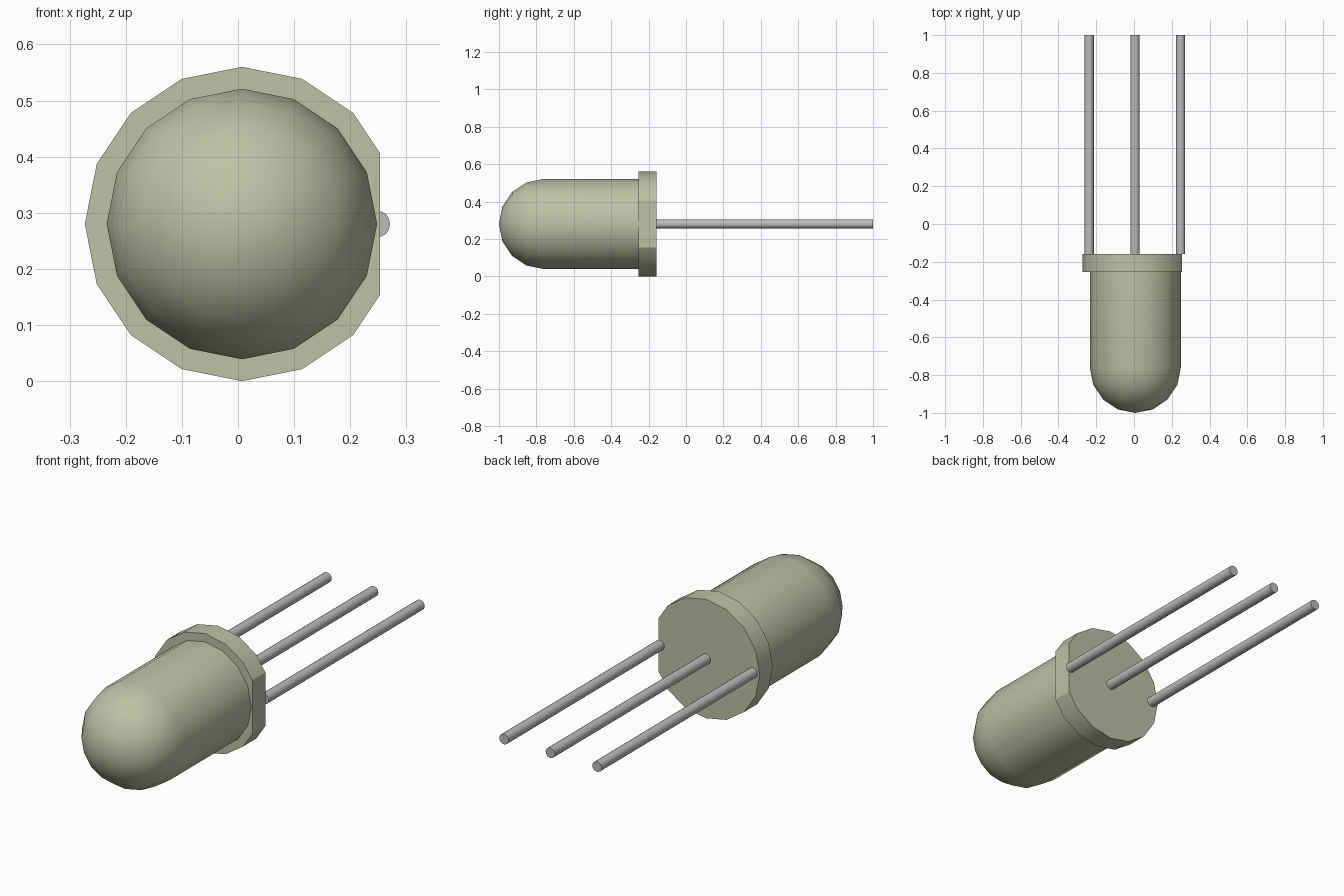
import bpy
import bmesh
from math import sin, cos, pi, radians
from mathutils import Vector

cube = bpy.data.objects.get("Cube")
if cube:
    bpy.data.objects.remove(cube, do_unlink=True)


def material(name, color):
    mat = bpy.data.materials.new(name)
    mat.use_nodes = True
    mat.diffuse_color = color
    mat.node_tree.nodes["Principled BSDF"].inputs["Base Color"].default_value = color
    return mat


lens_mat = material("pale olive plastic", (0.51, 0.54, 0.38, 1))
lead_mat = material("grey metal", (0.5, 0.5, 0.5, 1))

CX, CZ = 0.007, 0.28          # axis of the lens
FLANGE_FRONT, FLANGE_BACK = -0.255, -0.158


def lathe(name, profile, sides, x, mat, caps=True, flat_x=None):
    """Turn (radius, y) points around an axis along y; optionally cut a flat."""
    bm = bmesh.new()
    rings = []
    for r, y in profile:
        if r == 0:
            rings.append([bm.verts.new((x, y, CZ))] * sides)
        else:
            rings.append([bm.verts.new((x + r * sin(2 * pi * i / sides), y,
                                        CZ + r * cos(2 * pi * i / sides)))
                          for i in range(sides)])
    for a, b in zip(rings, rings[1:]):
        for i in range(sides):
            j = (i + 1) % sides
            quad = [a[i], a[j], b[j], b[i]]
            bm.faces.new(list(dict.fromkeys(quad)))
    if caps:
        bm.faces.new(rings[0])
        bm.faces.new(rings[-1])
    if flat_x is not None:
        cut = bmesh.ops.bisect_plane(
            bm, geom=bm.verts[:] + bm.edges[:] + bm.faces[:],
            plane_co=Vector((flat_x, 0, 0)), plane_no=Vector((1, 0, 0)),
            clear_outer=True)
        edges = [e for e in cut["geom_cut"] if isinstance(e, bmesh.types.BMEdge)]
        bmesh.ops.edgeloop_fill(bm, edges=edges)
    bmesh.ops.recalc_face_normals(bm, faces=bm.faces[:])
    mesh = bpy.data.meshes.new(name)
    bm.to_mesh(mesh)
    bm.free()
    mesh.materials.append(mat)
    obj = bpy.data.objects.new(name, mesh)
    bpy.context.collection.objects.link(obj)
    bpy.ops.object.select_all(action="DESELECT")
    obj.select_set(True)
    bpy.context.view_layer.objects.active = obj
    bpy.ops.object.shade_smooth_by_angle(angle=radians(30))
    return obj


# Lens: straight barrel with a hemispherical dome at the front
R = 0.241
dome_start = R - 1
dome = [(R * cos(k * pi / 8), dome_start - R * sin(k * pi / 8)) for k in range(4)]
lathe("lens", [(0, -1)] + dome[::-1] + [(R, FLANGE_FRONT)], 16, CX, lens_mat, caps=False)

# Base flange with a flat on its left side
lathe("flange", [(0.28, FLANGE_FRONT), (0.28, FLANGE_BACK)], 16, CX, lens_mat, flat_x=0.253)

# Three wire leads
for name, x in (("right_lead", -0.237), ("middle_lead", 0.006), ("left_lead", 0.247)):
    lathe(name, [(0.024, FLANGE_BACK), (0.024, 1)], 16, x, lead_mat)
